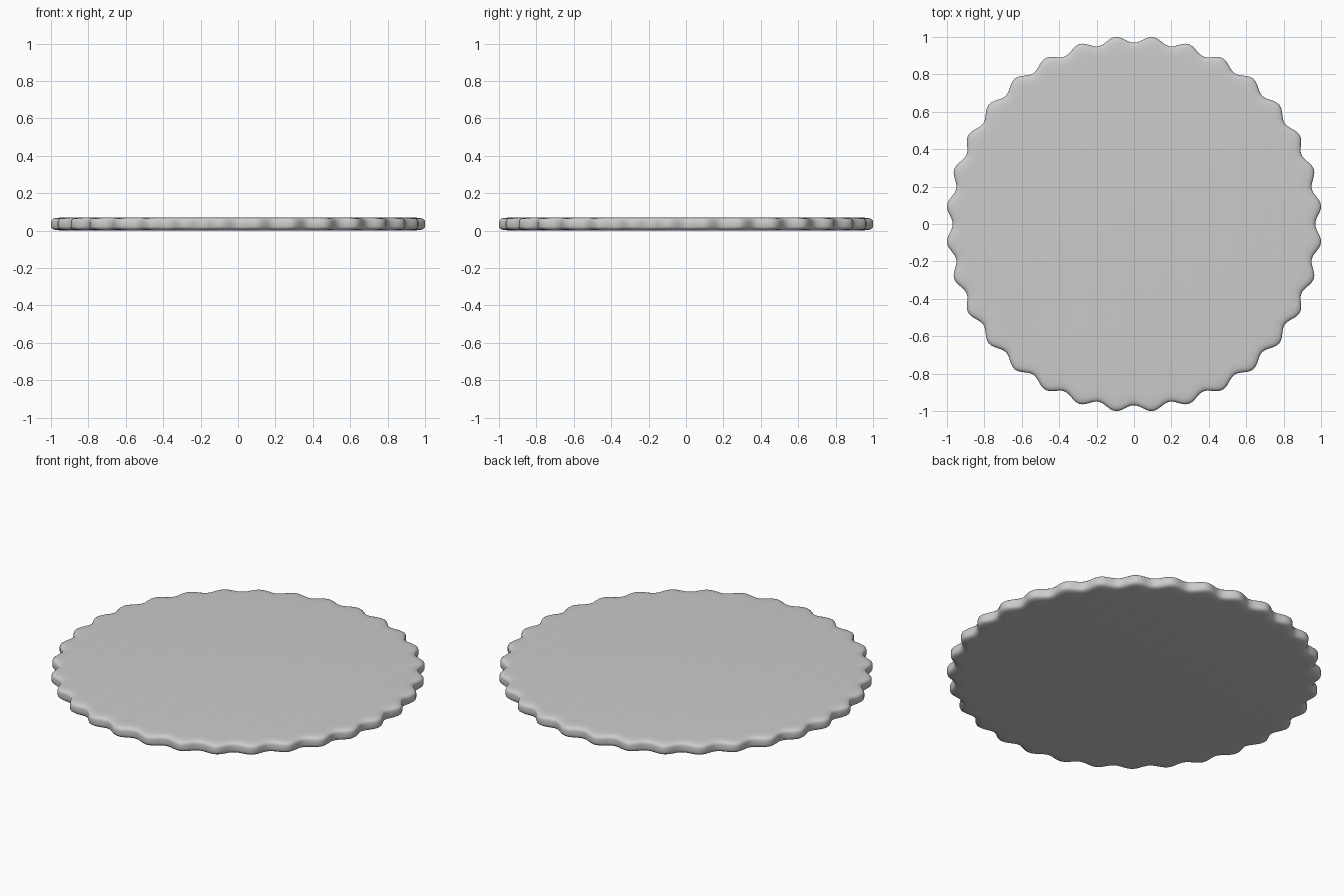
import bpy, bmesh
from math import cos, sin, pi

if "Cube" in bpy.data.objects:
    bpy.data.objects.remove(bpy.data.objects["Cube"])

LOBES, STEPS = 32, 12
N = LOBES * STEPS
HEIGHT = 0.07

# Rounded rim cross-section: (inset from outline, z), bottom to top
profile = [(0.065, 0.0), (0.03, 0.002), (0.012, 0.006), (0.003, 0.013), (0.0, 0.022),
           (0.0, HEIGHT - 0.022), (0.003, HEIGHT - 0.013), (0.012, HEIGHT - 0.006),
           (0.03, HEIGHT - 0.002), (0.065, HEIGHT)]


def outline(a, inset):
    # Scalloped radius, with the wave fading out toward the flat faces
    wave = 0.018 * (1 - inset / 0.13)
    return 0.987 - inset - wave * cos(LOBES * a)


bm = bmesh.new()
rings = []
for inset, z in profile:
    ring = []
    for i in range(N):
        a = 2 * pi * i / N
        r = outline(a, inset)
        ring.append(bm.verts.new((r * cos(a), r * sin(a), z)))
    rings.append(ring)

# Scalloped side wall
for low, high in zip(rings, rings[1:]):
    for i in range(N):
        j = (i + 1) % N
        bm.faces.new((low[i], low[j], high[j], high[i]))

# Flat bottom and top
bm.faces.new(rings[0][::-1])
bm.faces.new(rings[-1])

mesh = bpy.data.meshes.new("scalloped_disc")
bm.to_mesh(mesh)
bm.free()
disc = bpy.data.objects.new("scalloped_disc", mesh)
bpy.context.collection.objects.link(disc)
for p in mesh.polygons:
    p.use_smooth = True
